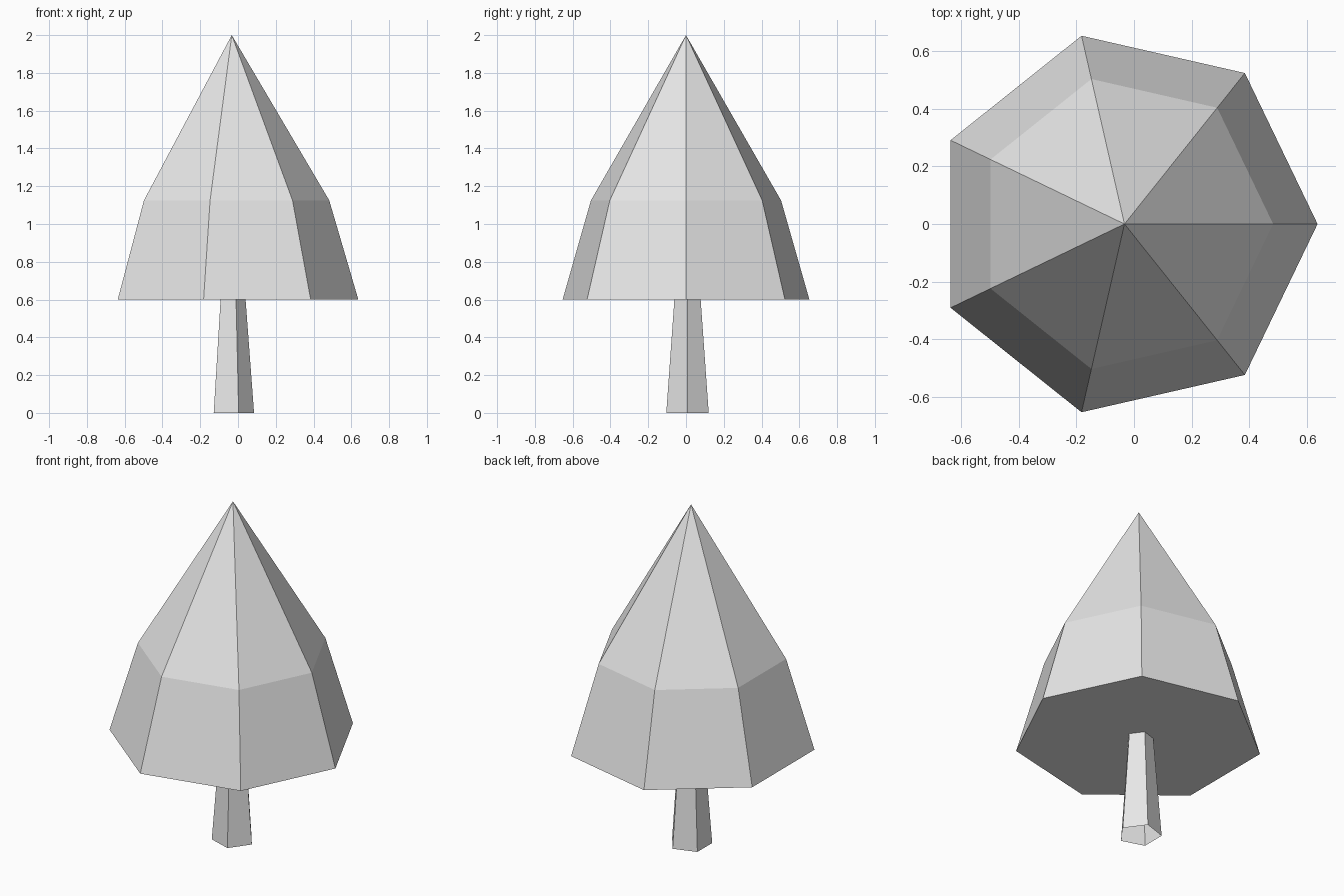
import bpy, bmesh
from math import cos, sin, tau

cube = bpy.data.objects.get("Cube")
if cube:
    bpy.data.objects.remove(cube, do_unlink=True)

grey = bpy.data.materials.new("plain grey")
grey.use_nodes = True
grey.diffuse_color = (0.8, 0.8, 0.8, 1)
grey.node_tree.nodes["Principled BSDF"].inputs["Base Color"].default_value = (0.8, 0.8, 0.8, 1)


def lathe(name, sides, center, profile, cap_bottom):
    """Stack regular polygons given as (radius, z); radius 0 makes a point."""
    bm = bmesh.new()
    cx, cy = center
    rings = []
    for r, z in profile:
        count = sides if r > 0 else 1
        rings.append([bm.verts.new((cx + r * cos(tau * i / sides),
                                    cy + r * sin(tau * i / sides), z))
                      for i in range(count)])
    for low, high in zip(rings, rings[1:]):
        for i in range(sides):
            j = (i + 1) % sides
            if len(high) == 1:
                bm.faces.new((low[i], low[j], high[0]))
            else:
                bm.faces.new((low[i], low[j], high[j], high[i]))
    if cap_bottom:
        bm.faces.new(rings[0][::-1])
    mesh = bpy.data.meshes.new(name)
    bm.to_mesh(mesh)
    bm.free()
    mesh.materials.append(grey)
    obj = bpy.data.objects.new(name, mesh)
    bpy.context.collection.objects.link(obj)
    return obj


# Seven-sided crown with a steeper skirt and a pointed top
lathe("foliage", 7, (-0.033, 0), [(0.67, 0.6), (0.516, 1.125), (0, 2)], True)

# Tapered five-sided trunk, open underneath
lathe("trunk", 5, (-0.033, 0.008), [(0.118, 0), (0.073, 0.602)], False)
